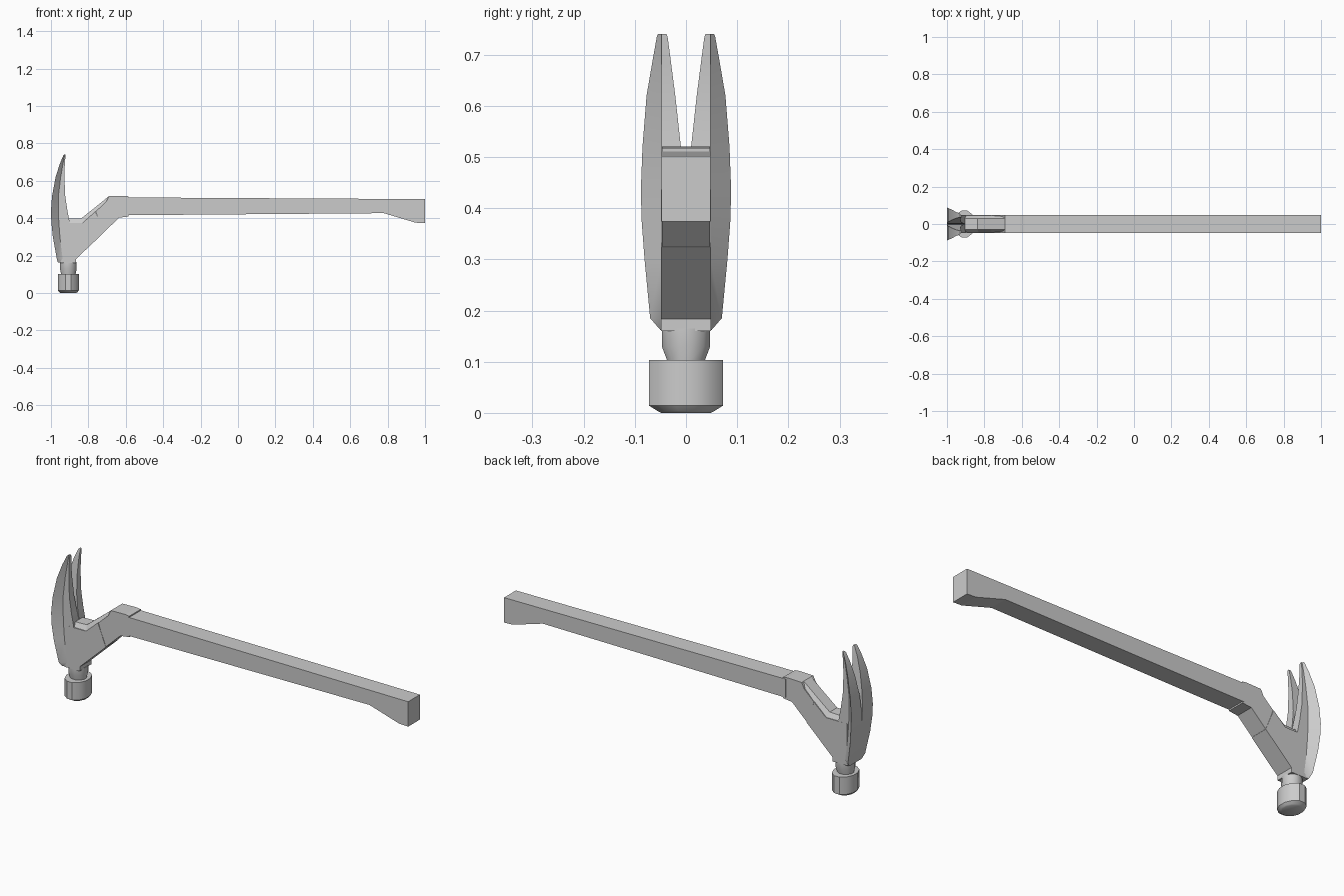
import bpy, bmesh, math

if "Cube" in bpy.data.objects:
    bpy.data.objects.remove(bpy.data.objects["Cube"])

HALF = 0.047


def make(name, verts, faces, smooth=False):
    me = bpy.data.meshes.new(name)
    me.from_pydata(verts, [], faces)
    bm = bmesh.new()
    bm.from_mesh(me)
    bmesh.ops.recalc_face_normals(bm, faces=bm.faces)
    bm.to_mesh(me)
    bm.free()
    ob = bpy.data.objects.new(name, me)
    bpy.context.collection.objects.link(ob)
    if smooth:
        bpy.ops.object.select_all(action='DESELECT')
        ob.select_set(True)
        bpy.context.view_layer.objects.active = ob
        bpy.ops.object.shade_smooth_by_angle(angle=math.radians(35))
    return ob


def loft(name, rings, smooth=False):
    """Bridge equal-length rings and cap both ends."""
    n = len(rings[0])
    verts = [p for r in rings for p in r]
    faces = [(k * n + i, k * n + (i + 1) % n, (k + 1) * n + (i + 1) % n, (k + 1) * n + i)
             for k in range(len(rings) - 1) for i in range(n)]
    faces += [tuple(range(n)), tuple(range(len(verts) - n, len(verts)))]
    return make(name, verts, faces, smooth)


def prism(name, profile, half):
    return loft(name, [[(x, y, z) for x, z in profile] for y in (-half, half)])


# handle with flared butt
prism("handle", [(-0.60, 0.416), (0.78, 0.427), (0.95, 0.376), (1.0, 0.374),
                 (1.0, 0.502), (-0.60, 0.511)], HALF + 0.001)

# angled neck and collar
prism("neck", [(-0.72, 0.322), (-0.635, 0.403), (-0.585, 0.409), (-0.585, 0.517),
               (-0.61, 0.52), (-0.69, 0.518), (-0.705, 0.488), (-0.76, 0.436)], HALF)

# cheek block of the head
prism("cheek", [(-0.95, 0.16), (-0.865, 0.16), (-0.865, 0.183), (-0.717, 0.323),
                (-0.762, 0.436), (-0.83, 0.375), (-0.9, 0.375), (-0.95, 0.375)], HALF + 0.0015)

# chamfered ridge along the inside of neck and head
low = [(-0.91, 0.37), (-0.83, 0.372), (-0.76, 0.433), (-0.69, 0.49)]
high = [(-0.905, 0.397), (-0.838, 0.399), (-0.765, 0.457), (-0.69, 0.518)]
loft("neck_ridge", [[(a[0], -HALF, a[1]), (a[0], HALF, a[1]),
                     (b[0], 0.03, b[1]), (b[0], -0.03, b[1])] for a, b in zip(low, high)])

# claw levels: z, outer x, flare-root x, inner x, rim half width, slot half width
levels = [
    (0.162, -0.963, -0.945, -0.90, 0.050, 0.0),
    (0.185, -0.969, -0.937, -0.90, 0.070, 0.0),
    (0.30, -0.990, -0.952, -0.90, 0.081, 0.0),
    (0.38, -0.998, -0.958, -0.90, 0.087, 0.0),
    (0.44, -1.000, -0.960, -0.912, 0.088, 0.003),
    (0.52, -0.994, -0.960, -0.924, 0.085, 0.010),
    (0.62, -0.975, -0.948, -0.928, 0.077, 0.021),
    (0.69, -0.953, -0.936, -0.926, 0.065, 0.030),
    (0.735, -0.934, -0.927, -0.922, 0.057, 0.036),
    (0.74, -0.930, -0.926, -0.922, 0.055, 0.038),
]
for side, s in (("left", 1), ("right", -1)):
    loft("claw_" + side, [[(xo, s * g, z), (xo, s * w, z), (xm, s * 0.048, z),
                           (xi, s * 0.048, z), (xi, s * g, z)]
                          for z, xo, xm, xi, w, g in levels], True)


def turned(name, stations, sides):
    """Elliptical lathe around the striking axis: (z, x radius, y radius)."""
    rings = []
    for z, rx, ry in stations:
        rings.append([(-0.907 + rx * math.cos(2 * math.pi * (i + 0.5) / sides),
                       ry * math.sin(2 * math.pi * (i + 0.5) / sides), z)
                      for i in range(sides)])
    return loft(name, rings, True)


# throat and striking face
turned("throat", [(0.09, 0.04, 0.038), (0.105, 0.041, 0.039), (0.13, 0.046, 0.049),
                  (0.165, 0.046, 0.049)], 12)
turned("striking_face", [(0.0, 0.044, 0.05), (0.004, 0.05, 0.058), (0.014, 0.058, 0.0745),
                         (0.103, 0.058, 0.0745)], 12)
